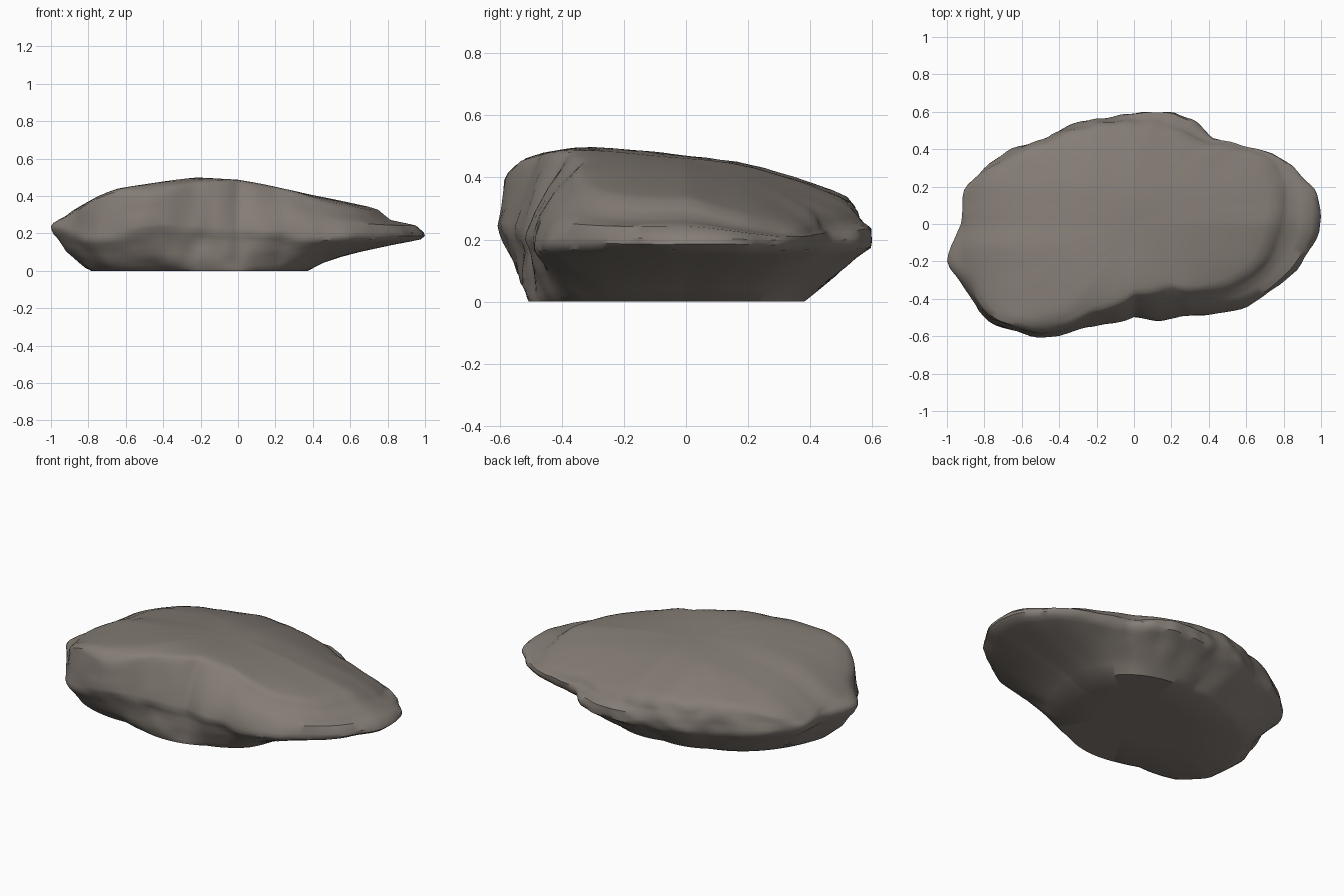
import bpy, bmesh, math
from mathutils import Vector, noise

cube = bpy.data.objects.get("Cube")
if cube:
    bpy.data.objects.remove(cube, do_unlink=True)

STEPS = 160


def lerp_table(table, v):
    """Piecewise linear lookup in a sorted list of pairs."""
    if v <= table[0][0]:
        return table[0][1]
    for (a, p), (b, q) in zip(table, table[1:]):
        if v <= b:
            return p + (q - p) * (v - a) / (b - a)
    return table[-1][1]


def polar(points):
    """Turn a closed outline into a radius lookup by angle."""
    t = sorted((math.atan2(y, x), math.hypot(x, y)) for x, y in points)
    full = 2 * math.pi
    return [(t[-1][0] - full, t[-1][1])] + t + [(t[0][0] + full, t[0][1])]


def at(table, angle):
    r = lerp_table(table, angle)
    return Vector((r * math.cos(angle), r * math.sin(angle)))


# Widest outline of the slab
rim = polar([(1, -.05), (.97, .2), (.82, .34), (.75, .38), (.6, .41), (.41, .45),
             (.33, .54), (.22, .6), (.1, .6), (-.1, .58), (-.25, .55), (-.47, .46),
             (-.65, .4), (-.75, .33), (-.9, .2), (-.92, 0), (-1, -.2), (-.92, -.32),
             (-.78, -.52), (-.5, -.6), (-.25, -.54), (0, -.49), (.25, -.49),
             (.5, -.47), (.73, -.37), (.9, -.2)])
# Edge of the upper layer, set back from the rim
ledge = polar([(.79, .05), (.81, .2), (.75, .34), (.6, .39), (.41, .43), (.2, .52),
               (-.1, .54), (-.45, .44), (-.72, .32), (-.88, .19), (-.9, 0),
               (-.93, -.2), (-.88, -.31), (-.76, -.5), (-.5, -.58), (-.22, -.48),
               (0, -.38), (.2, -.34), (.5, -.34), (.72, -.2)])
# Flat footing
foot = polar([(.36, 0), (.33, .25), (.15, .36), (-.1, .36), (-.37, .3), (-.68, .08),
              (-.78, -.12), (-.78, -.3), (-.65, -.42), (-.4, -.44), (.1, -.44),
              (.3, -.33)])
# Heights of the crown along x and y
crown_x = [(-1, .26), (-.93, .3), (-.85, .34), (-.75, .4), (-.65, .44), (-.4, .475),
           (-.22, .5), (0, .487), (.3, .45), (.5, .41), (.7, .37), (.85, .33)]
crown_y = [(-.6, .38), (-.58, .42), (-.53, .455), (-.45, .48), (-.33, .5), (-.2, .495),
           (.05, .47), (.2, .45), (.4, .39), (.52, .34), (.6, .27)]
# Height of the rim by angle in degrees
rim_z = [(-180, .24), (-165, .24), (-146, .2), (-125, .25), (-90, .22), (-45, .2),
         (0, .2), (45, .2), (80, .21), (130, .21), (180, .24)]
# Underside curve: low values belly out, high values bulge low down
belly = [(-180, 1.3), (-90, 1.8), (-40, .9), (0, .65), (45, .75), (90, 1), (180, 1.3)]
# How strongly the upper layer forms a step rather than a rounded shoulder
step = [(-180, .1), (-60, 0), (-15, 1), (50, 1), (110, .5), (180, .1)]


def crown(p):
    """Height of the top, falling away at the narrow end."""
    hx, hy = lerp_table(crown_x, p.x), lerp_table(crown_y, p.y)
    front, back = max(0, -p.y), max(0, p.y)
    z = hx + hy - .5 - max(0, p.x) * (.25 * front + .15 * back)
    return min(hx, hy, z + .15 * max(0, -p.x) * front)


def ring_points(angle):
    """Points from the footing up to the middle of the crown."""
    deg = math.degrees(angle)
    b, r, e = (at(t, angle) for t in (foot, rim, ledge))
    zr, curve, s = (lerp_table(t, deg) for t in (rim_z, belly, step))
    ze = max(crown(e) - .01, zr + .03)
    pts = [(b * .5, 0), (b, 0)]
    for t in (.15, .3, .45, .6, .75, .88, .96):
        pts.append((b.lerp(r, t), zr * .85 * t ** curve))
    pts += [(r, zr * .93), (r, zr)]
    for t, stepped, rounded in ((.15, .42, .3), (.5, .48, .65), (.88, .6, .92), (1, .88, 1)):
        k = rounded + (stepped - rounded) * s
        pts.append((r.lerp(e, t), zr + (ze - zr) * k))
    for t in (.965, .9, .8, .68, .54, .4, .26, .12):
        q = e * t
        pts.append((q, max(crown(q), ze) if t > .95 else crown(q)))
    return pts


def weather(p):
    """Layered roughness: long in plan, thin in height."""
    k = min(1, p.z / .06)
    side = max(0, min(1, math.hypot(p.x / .9, p.y / .55) * 2 - 1))
    n = noise.noise(Vector((p.x * 4, p.y * 4, p.z * 11)))
    m = noise.noise(Vector((p.x * 10 + 7, p.y * 10, p.z * 22)))
    out = Vector((p.x, p.y * 1.6, 0)).normalized()
    amount = (.014 * n + .018 * m) * side * k
    lift = .006 * noise.noise(Vector((p.x * 4, p.y * 4, 3))) * k
    return p + out * amount + Vector((0, 0, lift))


# Loft the rings into one closed slab
bm = bmesh.new()
columns = []
for i in range(STEPS):
    a = -math.pi + 2 * math.pi * i / STEPS
    columns.append([bm.verts.new(weather(Vector((q.x, q.y, z)))) for q, z in ring_points(a)])
for i, col in enumerate(columns):
    nxt = columns[(i + 1) % STEPS]
    for j in range(len(col) - 1):
        bm.faces.new((col[j], nxt[j], nxt[j + 1], col[j + 1]))
bm.faces.new([c[0] for c in reversed(columns)])
top = bm.verts.new((0, 0, crown(Vector((0, 0)))))
for i, col in enumerate(columns):
    bm.faces.new((col[-1], columns[(i + 1) % STEPS][-1], top))

# Soften the surface above the footing
for _ in range(2):
    bmesh.ops.smooth_vert(bm, verts=[v for v in bm.verts if v.co.z > .02], factor=.3,
                          use_axis_x=True, use_axis_y=True, use_axis_z=True)
bmesh.ops.recalc_face_normals(bm, faces=bm.faces)

mesh = bpy.data.meshes.new("rock_slab")
bm.to_mesh(mesh)
bm.free()
rock = bpy.data.objects.new("rock_slab", mesh)
bpy.context.collection.objects.link(rock)

# Warm grey stone
stone = bpy.data.materials.new("warm_grey_stone")
stone.use_nodes = True
colour = (.235, .205, .18, 1)
stone.diffuse_color = colour
stone.node_tree.nodes["Principled BSDF"].inputs["Base Color"].default_value = colour
mesh.materials.append(stone)

bpy.context.view_layer.objects.active = rock
rock.select_set(True)
bpy.ops.object.shade_smooth_by_angle(angle=math.radians(40))
